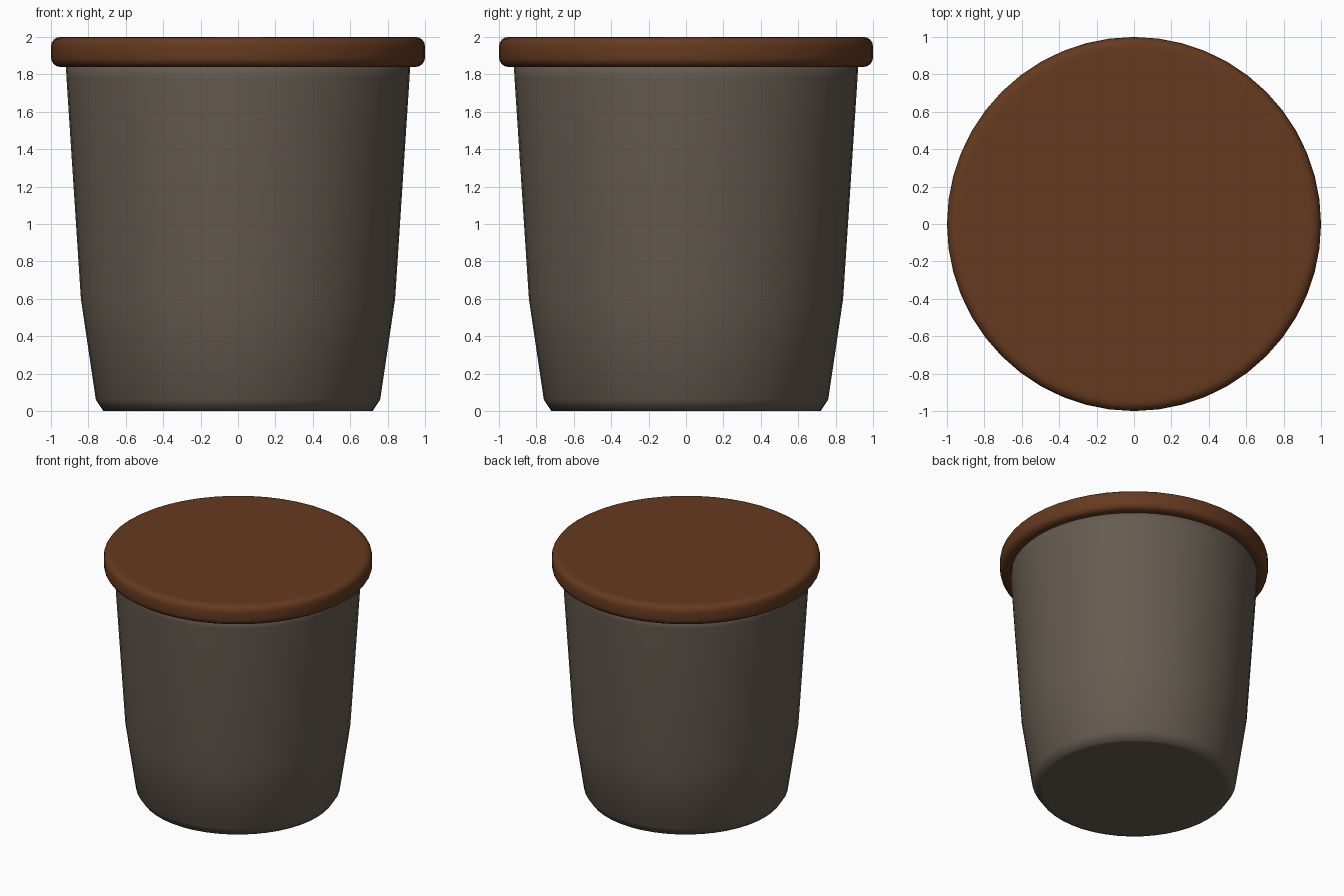
import bpy, bmesh, math

if "Cube" in bpy.data.objects:
    bpy.data.objects.remove(bpy.data.objects["Cube"])

SIDES = 48


def material(name, rgb):
    m = bpy.data.materials.new(name)
    m.diffuse_color = (*rgb, 1)
    m.use_nodes = True
    m.node_tree.nodes["Principled BSDF"].inputs["Base Color"].default_value = m.diffuse_color
    return m


def lathe(name, profile, mat, smooth_angle):
    """Revolve an (radius, z) outline, listed bottom to top, and cap both ends."""
    bm = bmesh.new()
    rings = [[bm.verts.new((r * math.cos(2 * math.pi * i / SIDES),
                            r * math.sin(2 * math.pi * i / SIDES), z))
              for i in range(SIDES)] for r, z in profile]
    for a, b in zip(rings, rings[1:]):
        for i in range(SIDES):
            j = (i + 1) % SIDES
            bm.faces.new((a[i], a[j], b[j], b[i]))
    bm.faces.new(rings[0][::-1])
    bm.faces.new(rings[-1])
    mesh = bpy.data.meshes.new(name)
    bm.to_mesh(mesh)
    bm.free()
    obj = bpy.data.objects.new(name, mesh)
    bpy.context.collection.objects.link(obj)
    mesh.materials.append(mat)
    bpy.ops.object.select_all(action='DESELECT')
    obj.select_set(True)
    bpy.context.view_layer.objects.active = obj
    bpy.ops.object.shade_smooth_by_angle(angle=math.radians(smooth_angle))
    return obj


# Tapered cup with a chamfered foot; its top is tucked just inside the lid
lathe("cup_body",
      [(0.68, 0), (0.72, 0), (0.76, 0.06), (0.84, 0.60), (0.917, 1.78),
       (0.92, 1.84), (0.88, 1.87)],
      material("grey_brown", (0.13, 0.105, 0.08)), 60)

# Flat lid with rounded rim: two quarter-round corners
R, Z0, Z1, B, STEPS = 1.0, 1.84, 2.0, 0.05, 4
arc = [math.pi / 2 * k / STEPS for k in range(STEPS + 1)]
rim = [(R - B + B * math.sin(t), Z0 + B - B * math.cos(t)) for t in arc]
rim += [(R - B + B * math.cos(t), Z1 - B + B * math.sin(t)) for t in arc]
lathe("lid", [(R - B - 0.03, Z0)] + rim + [(R - B - 0.03, Z1)],
      material("brown", (0.13, 0.042, 0.014)), 60)
